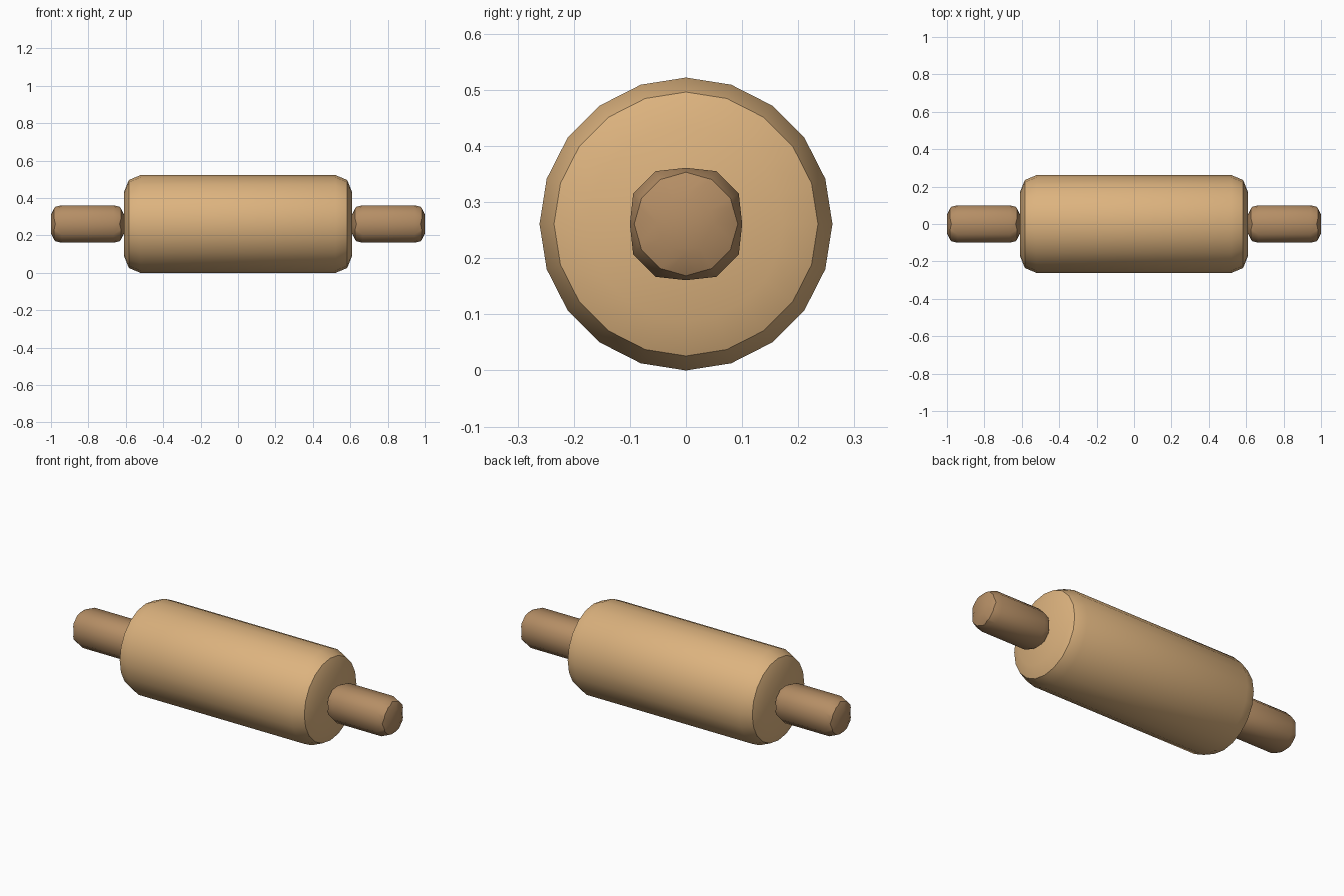
import bpy, bmesh, math
from mathutils import Matrix

if "Cube" in bpy.data.objects:
    bpy.data.objects.remove(bpy.data.objects["Cube"])

AXIS_Z = 0.261
BEVEL = 0.087


def material(name, color):
    m = bpy.data.materials.new(name)
    m.diffuse_color = (*color, 1)
    m.use_nodes = True
    m.node_tree.nodes["Principled BSDF"].inputs["Base Color"].default_value = m.diffuse_color
    return m


def roller(name, sides, radius, x0, x1, mat, soften_cardinals=False):
    """Cylinder along x with two-segment rounded rims."""
    bm = bmesh.new()
    turn = Matrix.Translation(((x0 + x1) / 2, 0, AXIS_Z)) @ Matrix.Rotation(math.pi / 2, 4, 'Y')
    bmesh.ops.create_cone(bm, cap_ends=True, segments=sides, radius1=radius,
                          radius2=radius, depth=x1 - x0, matrix=turn)
    edges = []
    for e in bm.edges:
        a, b = (v.co for v in e.verts)
        rim = abs(a.x - b.x) < 1e-4
        cardinal = min(abs(a.y), abs(a.z - AXIS_Z)) < 1e-4
        if rim or (soften_cardinals and cardinal):
            edges.append(e)
    bmesh.ops.bevel(bm, geom=edges, offset=BEVEL, offset_type='OFFSET', segments=2,
                    profile=0.5, affect='EDGES', clamp_overlap=True)
    bmesh.ops.remove_doubles(bm, verts=bm.verts, dist=1e-4)
    bmesh.ops.recalc_face_normals(bm, faces=bm.faces)
    me = bpy.data.meshes.new(name)
    bm.to_mesh(me)
    bm.free()
    ob = bpy.data.objects.new(name, me)
    me.materials.append(mat)
    bpy.context.collection.objects.link(ob)
    bpy.ops.object.select_all(action='DESELECT')
    ob.select_set(True)
    bpy.context.view_layer.objects.active = ob
    bpy.ops.object.shade_smooth_by_angle(angle=math.radians(30))
    return ob


light_wood = material("light_wood", (0.72, 0.45, 0.21))
dark_wood = material("dark_wood", (0.46, 0.27, 0.13))

# Thick barrel
roller("barrel", 20, 0.261, -0.609, 0.609, light_wood)

# Handles at both ends
roller("handle_right", 12, 0.1087, 0.609, 1.0, dark_wood, True)
roller("handle_left", 12, 0.1087, -1.0, -0.609, dark_wood, True)
